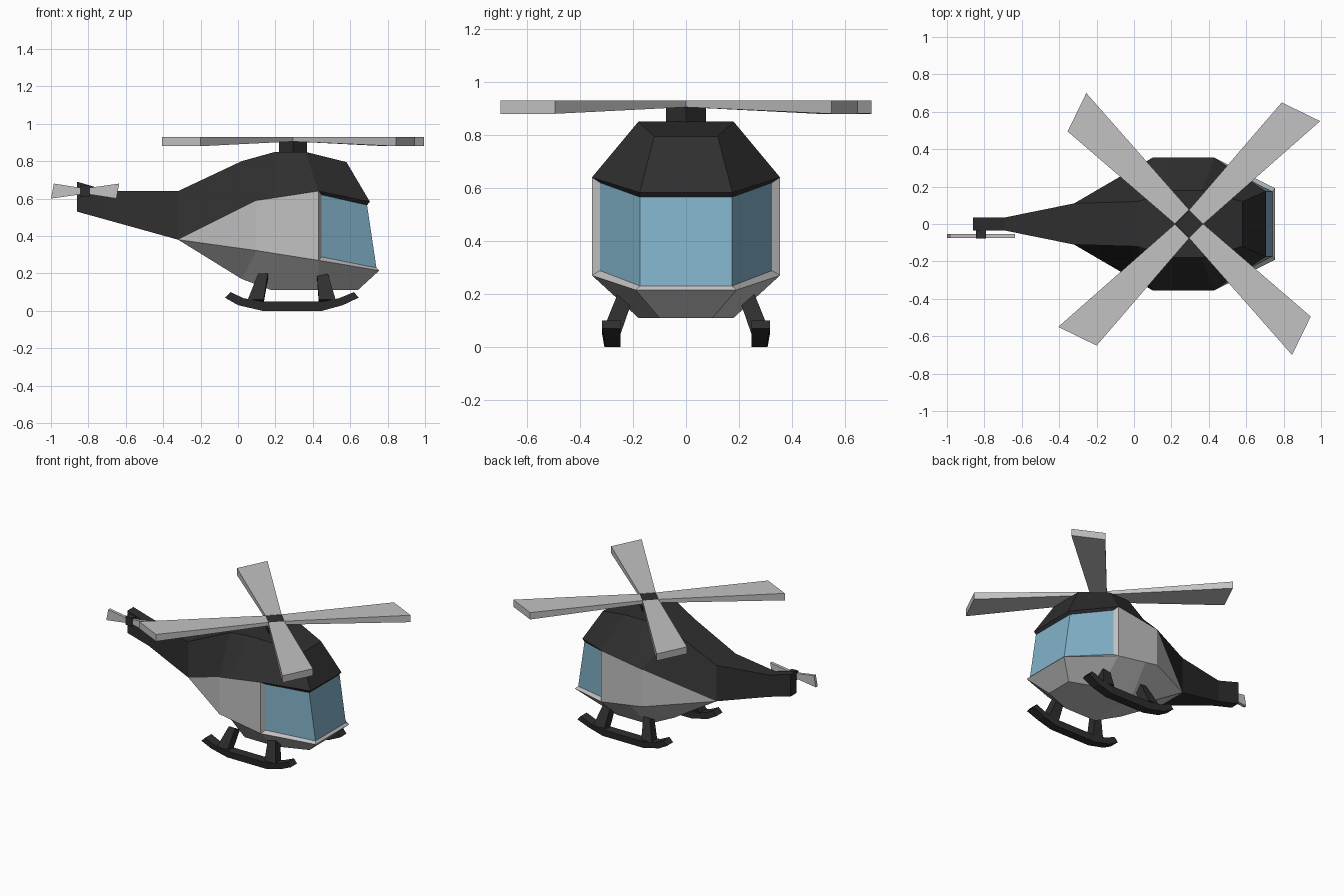
import bpy, bmesh, math
from mathutils import Vector, Matrix

if "Cube" in bpy.data.objects:
    bpy.data.objects.remove(bpy.data.objects["Cube"])


def material(name, rgb):
    m = bpy.data.materials.new(name)
    m.use_nodes = True
    m.diffuse_color = (*rgb, 1)
    m.node_tree.nodes["Principled BSDF"].inputs["Base Color"].default_value = (*rgb, 1)
    return m


black = material("soft black", (0.028, 0.028, 0.028))
grey = material("light grey", (0.54, 0.54, 0.54))
blue = material("window blue", (0.22, 0.44, 0.58))


def finish(name, bm, mats):
    bmesh.ops.remove_doubles(bm, verts=bm.verts[:], dist=0.0005)
    bmesh.ops.recalc_face_normals(bm, faces=bm.faces[:])
    mesh = bpy.data.meshes.new(name)
    bm.to_mesh(mesh)
    bm.free()
    for m in mats:
        mesh.materials.append(m)
    ob = bpy.data.objects.new(name, mesh)
    bpy.context.collection.objects.link(ob)
    return ob


def face(bm, pts, mat=0):
    f = bm.faces.new([bm.verts.new(p) for p in pts])
    f.material_index = mat


def strip(bm, a, b, mat=0):
    """Quads between two polylines."""
    for i in range(len(a) - 1):
        face(bm, (a[i], a[i + 1], b[i + 1], b[i]), mat)


def prism(name, ring_a, ring_b, mat):
    """Closed solid between two matching rings."""
    bm = bmesh.new()
    strip(bm, ring_a + ring_a[:1], ring_b + ring_b[:1])
    face(bm, ring_a)
    face(bm, ring_b)
    return finish(name, bm, [mat])


def flip(row):
    return [(x, -y, z) for x, y, z in row]


def around(row):
    """Continue a row round the nose and back along the other side."""
    return row + flip(row)[::-1]


# Fuselage: lengthwise edges from the tail tip to the nose
boom = [(-0.86, 0.035, 0.53), (-0.69, 0.035, 0.483), (-0.32, 0.11, 0.38)]
top = [(-0.86, 0.035, 0.69), (-0.69, 0.035, 0.64), (-0.32, 0.11, 0.64),
       (0.02, 0.12, 0.80), (0.20, 0.18, 0.85), (0.36, 0.18, 0.85), (0.58, 0.12, 0.795)]
shoulder = boom + [(0.10, 0.355, 0.59), (0.20, 0.355, 0.605),
                   (0.43, 0.355, 0.64), (0.705, 0.175, 0.583)]
waist = boom + [(0.10, 0.355, 0.322), (0.20, 0.355, 0.306),
                (0.43, 0.355, 0.27), (0.755, 0.19, 0.215)]
belly = boom + [(0.02, 0.11, 0.17), (0.18, 0.18, 0.11),
                (0.43, 0.18, 0.11), (0.64, 0.10, 0.11)]
glass_top = [(0.447, 0.325, 0.62), (0.69, 0.173, 0.565)]
glass_low = [(0.447, 0.325, 0.288), (0.74, 0.173, 0.23)]

bm = bmesh.new()
# Roof and tail boom
strip(bm, top, flip(top))
strip(bm, around(top), around(shoulder))
strip(bm, boom, flip(boom))
face(bm, (top[0], boom[0], flip(boom)[0], flip(top)[0]))
# Side panels, lower hull and floor
for side in (list, flip):
    strip(bm, side(shoulder[2:6]), side(waist[2:6]), 1)
strip(bm, around(waist[2:]), around(belly[2:]), 1)
strip(bm, belly[2:], flip(belly[2:]), 1)
# Recessed windows with visor lip, sill and side posts
strip(bm, around(shoulder[5:]), around(glass_top))
strip(bm, around(waist[5:]), around(glass_low), 1)
for side in (list, flip):
    strip(bm, side([shoulder[5], waist[5]]), side([glass_top[0], glass_low[0]]), 1)
strip(bm, around(glass_top), around(glass_low), 2)
bmesh.ops.dissolve_degenerate(bm, edges=bm.edges[:], dist=0.0005)
finish("fuselage", bm, [black, grey, blue])

# Main rotor: diamond hub and four flared blades
centre = Vector((0.295, 0, 0))


def spun(p, k):
    return Matrix.Rotation(k * math.pi / 2, 3, 'Z') @ Vector(p) + centre


prism("rotor_hub", [spun((0.075, 0, 0.84), k) for k in range(4)],
      [spun((0.075, 0, 0.928), k) for k in range(4)], black)
root = [(0, 0.076), (0.076, 0)]
tip = [(0.70, 0.55), (0.495, 0.65)]
for k in range(4):
    upper = [spun((x, y, 0.93), k) for x, y in root + tip]
    lower = [spun((x, y, z), k) for (x, y), z in zip(root + tip, (0.905, 0.905, 0.88, 0.88))]
    prism(f"rotor_blade_{k + 1}", upper, lower, grey)

# Tail rotor: short shaft and two blades
cx, cz = -0.8175, 0.64
shaft = [(-0.026, -0.03), (0.026, -0.03), (0.026, 0.03), (-0.026, 0.03)]
prism("tail_rotor_hub", [(cx + x, -0.03, cz + z) for x, z in shaft],
      [(cx + x, -0.077, cz + z) for x, z in shaft], black)
blade = [(0.025, -0.018), (0.167, -0.04), (0.1825, 0.04), (0.025, 0.018)]
for label, s in (("front", 1), ("rear", -1)):
    prism(f"tail_rotor_blade_{label}", [(cx + s * x, -0.053, cz + s * z) for x, z in blade],
          [(cx + s * x, -0.075, cz + s * z) for x, z in blade], grey)

# Landing skids with upturned ends, and their struts
under = [(-0.07, 0.07), (0.0, 0.03), (0.13, 0), (0.45, 0), (0.56, 0.03), (0.645, 0.07)]
over = [(0.62, 0.10), (0.54, 0.067), (0.45, 0.05), (0.13, 0.05), (0.03, 0.067), (-0.04, 0.10)]
struts = {"rear": (0.108, 0.16, 0.052, 0.137), "front": (0.422, 0.48, 0.432, 0.522)}
for label, s in (("left", 1), ("right", -1)):
    bm = bmesh.new()
    inner = [(x, s * 0.247, z) for x, z in under + over]
    outer = [(x, s * (0.308 if z < 0.035 else 0.317), z) for x, z in under + over]
    strip(bm, inner + inner[:1], outer + outer[:1])
    for ring in (inner, outer):
        for i in range(5):
            face(bm, (ring[i], ring[i + 1], ring[10 - i], ring[11 - i]))
    finish(f"skid_{label}", bm, [black])
    for end, (a, b, c, d) in struts.items():
        high = [(a, s * 0.205, 0.17), (b, s * 0.205, 0.17), (b, s * 0.258, 0.20), (a, s * 0.258, 0.20)]
        low = [(c, s * 0.25, 0.04), (d, s * 0.25, 0.04), (d, s * 0.315, 0.06), (c, s * 0.315, 0.06)]
        prism(f"strut_{end}_{label}", high, low, black)
